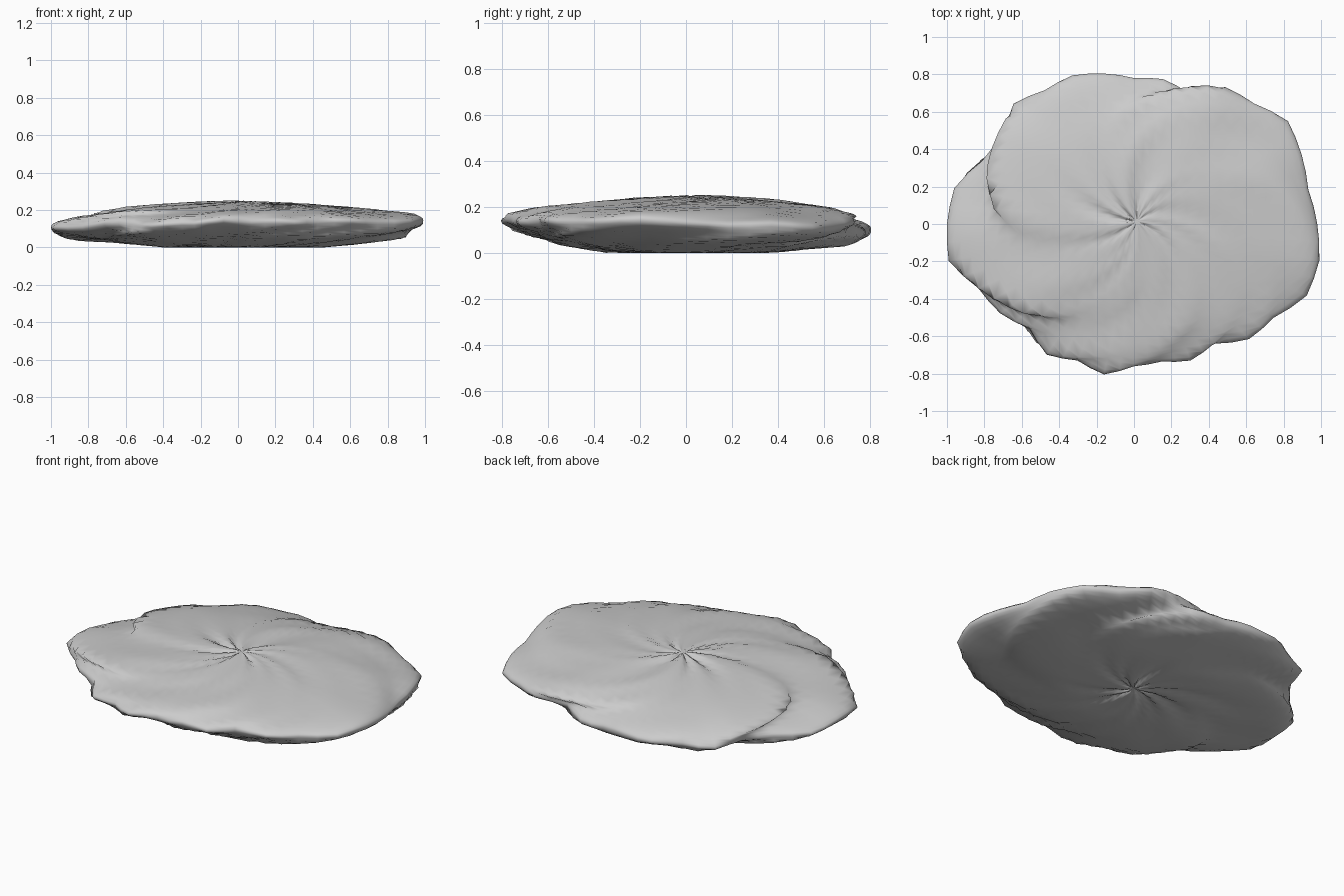
import bpy, bmesh, math
from mathutils import Vector, noise

cube = bpy.data.objects.get("Cube")
if cube:
    bpy.data.objects.remove(cube)

# Rim radius in percent, at equal angles counterclockwise from +x
RIM = [98, 95, 97, 99, 91, 88, 76, 79, 78, 82, 86, 86, 91, 84, 88, 98,
       100, 101, 90, 86, 79, 84, 79, 82, 76, 75, 79, 77, 87, 90, 100, 101]
LONG, SHORT = 0.98, 0.79
TOP, BOTTOM, FLOOR = 0.123, 0.145, -0.125
RINGS, TWIST = 40, 0.95


def ellipse(angle):
    return LONG * SHORT / math.hypot(SHORT * math.cos(angle), LONG * math.sin(angle))


def lobes(angle):
    """Rim radius relative to a plain ellipse."""
    t = (angle / math.tau) % 1 * len(RIM)
    i = int(t)
    a, b = RIM[i % len(RIM)], RIM[(i + 1) % len(RIM)]
    return (a + (b - a) * (t - i)) / 100 / ellipse(angle)


def ripple(angle, density, height):
    return noise.noise(Vector((density * math.cos(angle), density * math.sin(angle), height)))


def stone_point(angle, lat):
    """Sharp-rimmed lens whose lobes swirl from pole to pole."""
    swirl = angle - TWIST * lat * min(1, abs(lat) / 0.6)
    rise, spread = math.sin(lat), max(0, math.cos(lat))
    scale = lobes(swirl) + 0.06 * ripple(swirl, 4, 2 * lat) * abs(math.sin(2 * lat))
    r = ellipse(angle) * spread ** 1.25 * scale

    # Low domed top, worn flat underside, wavy rim
    z = (TOP if rise > 0 else BOTTOM) * rise * (0.6 + 0.4 * scale)
    z += spread ** 4 * (0.025 * math.cos(angle + 1.05) - 0.008)
    z += spread ** 4 * 0.035 * ripple(angle, 3, 7)
    z = max(z, FLOOR)

    # Pleats gathered towards both poles
    crease = max(0, ripple(swirl, 4, lat))
    z -= math.copysign(0.04 * crease * rise ** 4, rise)
    shift = 0.015 * rise * rise
    return Vector((r * math.cos(angle) + shift, r * math.sin(angle) + shift, z - FLOOR))


# Stone body: sphere bent into the swirling disc
bm = bmesh.new()
bmesh.ops.create_uvsphere(bm, u_segments=2 * len(RIM), v_segments=RINGS, radius=1)
for v in bm.verts:
    lat = math.asin(max(-1, min(1, v.co.z)))
    v.co = stone_point(math.atan2(v.co.y, v.co.x), lat)

mesh = bpy.data.meshes.new("flat_stone")
bm.to_mesh(mesh)
bm.free()
stone = bpy.data.objects.new("flat_stone", mesh)
bpy.context.collection.objects.link(stone)

# Plain grey stone
grey = bpy.data.materials.new("stone_grey")
grey.use_nodes = True
colour = (0.6, 0.6, 0.6, 1)
grey.diffuse_color = colour
grey.node_tree.nodes["Principled BSDF"].inputs["Base Color"].default_value = colour
mesh.materials.append(grey)
for p in mesh.polygons:
    p.use_smooth = True
